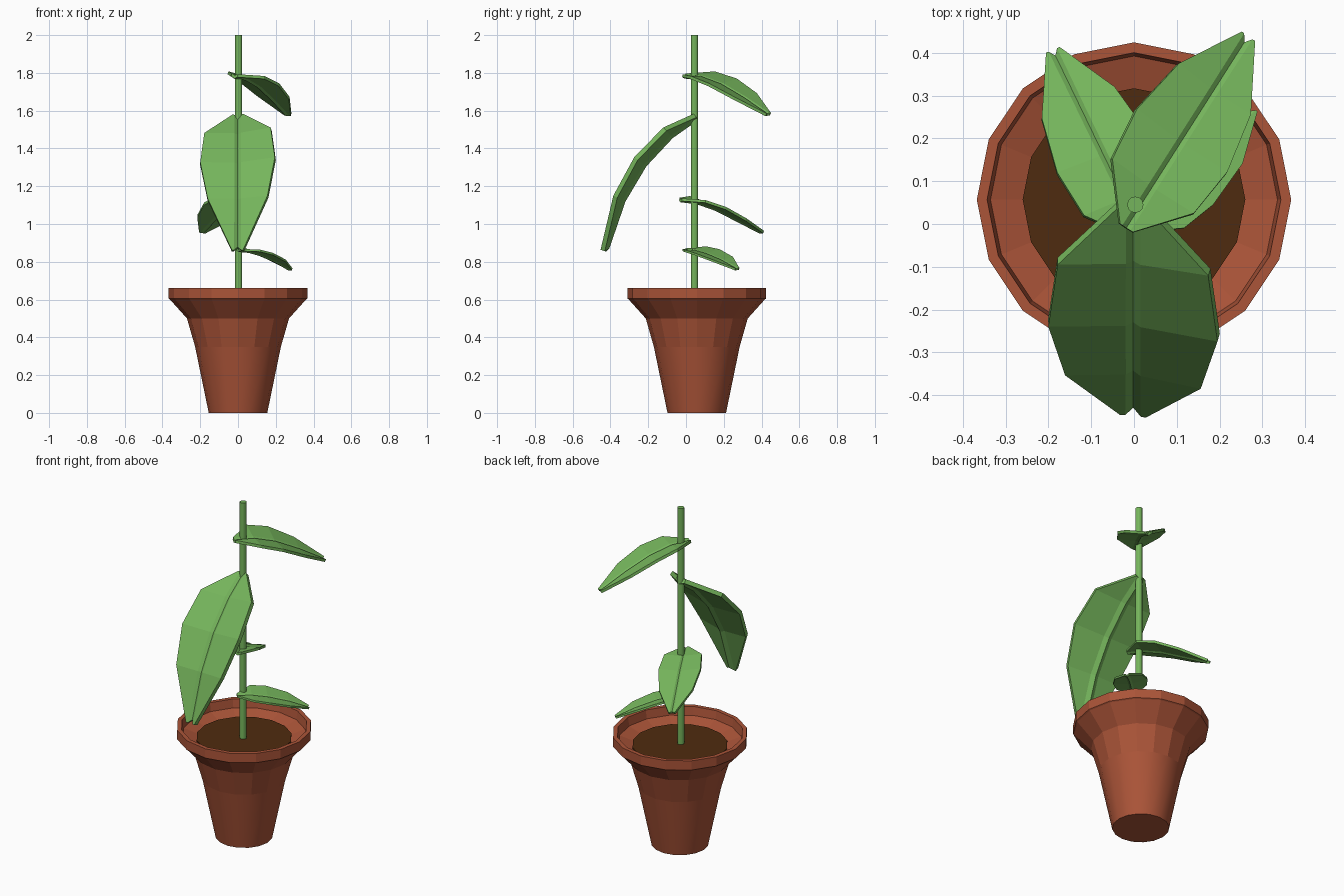
import bpy, bmesh, math
from mathutils import Vector

if "Cube" in bpy.data.objects:
    bpy.data.objects.remove(bpy.data.objects["Cube"])


def material(name, srgb):
    lin = [c / 12.92 if c <= 0.04045 else ((c + 0.055) / 1.055) ** 2.4 for c in srgb]
    m = bpy.data.materials.new(name)
    m.diffuse_color = (*lin, 1)
    m.use_nodes = True
    m.node_tree.nodes["Principled BSDF"].inputs["Base Color"].default_value = m.diffuse_color
    return m


TERRACOTTA = material("terracotta", (0.67, 0.33, 0.22))
GREEN = material("leaf green", (0.46, 0.71, 0.36))
SOIL = material("soil brown", (0.31, 0.17, 0.06))


def finish(name, bm, mat):
    bmesh.ops.recalc_face_normals(bm, faces=bm.faces)
    me = bpy.data.meshes.new(name)
    bm.to_mesh(me)
    bm.free()
    me.materials.append(mat)
    ob = bpy.data.objects.new(name, me)
    bpy.context.collection.objects.link(ob)
    return ob


def lathe(name, profile, sides, centre, mat):
    """Turn (radius, z) points around a vertical axis and cap both ends."""
    bm = bmesh.new()
    rings = []
    for r, z in profile:
        rings.append([bm.verts.new((centre[0] + r * math.cos(2 * math.pi * i / sides),
                                    centre[1] + r * math.sin(2 * math.pi * i / sides), z))
                      for i in range(sides)])
    for a, b in zip(rings, rings[1:]):
        for i in range(sides):
            j = (i + 1) % sides
            bm.faces.new((a[i], a[j], b[j], b[i]))
    bm.faces.new(rings[0][::-1])
    bm.faces.new(rings[-1])
    return finish(name, bm, mat)


# Pot: flared body, upright rim, hollow top with a ledge under the soil
pot = lathe("pot", [(0.155, 0), (0.227, 0.35), (0.27, 0.5), (0.36, 0.6), (0.367, 0.605),
                    (0.367, 0.66), (0.343, 0.66), (0.335, 0.61), (0.26, 0.585)],
            16, (0, 0.057), TERRACOTTA)
for p in pot.data.polygons:          # lower wall is smooth, the rest faceted
    p.use_smooth = p.center.z < 0.3 and abs(p.normal.z) < 0.5

lathe("soil", [(0.26, 0.575), (0.26, 0.592)], 16, (0, 0.057), SOIL)

# Stem
lathe("stem", [(0.019, 0.58), (0.019, 2.0)], 12, (0.003, 0.045), GREEN)

# Leaves: shared outline, each with its own bent midrib of (distance, z) points
HALF_WIDTH = [0.035, 0.205, 0.23, 0.185, 0.037]


def leaf(name, base, tip, rib):
    d = (Vector(tip) - Vector(base)).normalized()
    pts = [Vector(p) for p in rib]
    length = sum((b - a).length for a, b in zip(pts, pts[1:]))
    bm = bmesh.new()
    rows = []
    for i, p in enumerate(pts):
        tan = (pts[min(i + 1, 4)] - pts[max(i - 1, 0)]).normalized()
        nor = Vector((-tan.y, tan.x))
        hw = HALF_WIDTH[i]
        row = []
        for s in (-hw, -0.028, 0, 0.028, hw):
            f = abs(s) / 0.23
            h = 0.012 * (s != 0) + 0.028 * f - 0.025 * s / 0.23
            back = 0.025 if s == 0 and i == 4 else 0      # notch at the tip
            q = p + nor * h * length - tan * back * length
            row.append(bm.verts.new((base[0] + d.x * q.x + d.y * s * length,
                                     base[1] + d.y * q.x - d.x * s * length, q.y)))
        rows.append(row)
    for a, b in zip(rows, rows[1:]):
        for k in range(4):
            bm.faces.new((a[k], b[k], b[k + 1], a[k + 1]))
    ob = finish(name, bm, GREEN)
    # keep the upper side facing up so the thickness grows upwards
    if sum(p.normal.z for p in ob.data.polygons) < 0:
        ob.data.flip_normals()
    mod = ob.modifiers.new("thickness", 'SOLIDIFY')
    mod.thickness = 0.028 * length
    mod.offset = 1
    return ob


leaf("top_leaf", (-0.02, -0.01), (0.26, 0.43),
     [(0, 1.77), (0.11, 1.76), (0.23, 1.722), (0.37, 1.652), (0.52, 1.565)])
leaf("front_leaf", (0, 0.065), (0, -0.43),
     [(0, 1.55), (0.135, 1.455), (0.275, 1.305), (0.385, 1.12), (0.478, 0.85)])
leaf("back_left_leaf", (0.02, -0.03), (-0.188, 0.4),
     [(0, 1.115), (0.095, 1.105), (0.205, 1.07), (0.335, 1.01), (0.475, 0.945)])
leaf("low_leaf", (0, -0.01), (0.28, 0.275),
     [(0, 0.852), (0.08, 0.847), (0.165, 0.83), (0.28, 0.795), (0.39, 0.75)])
